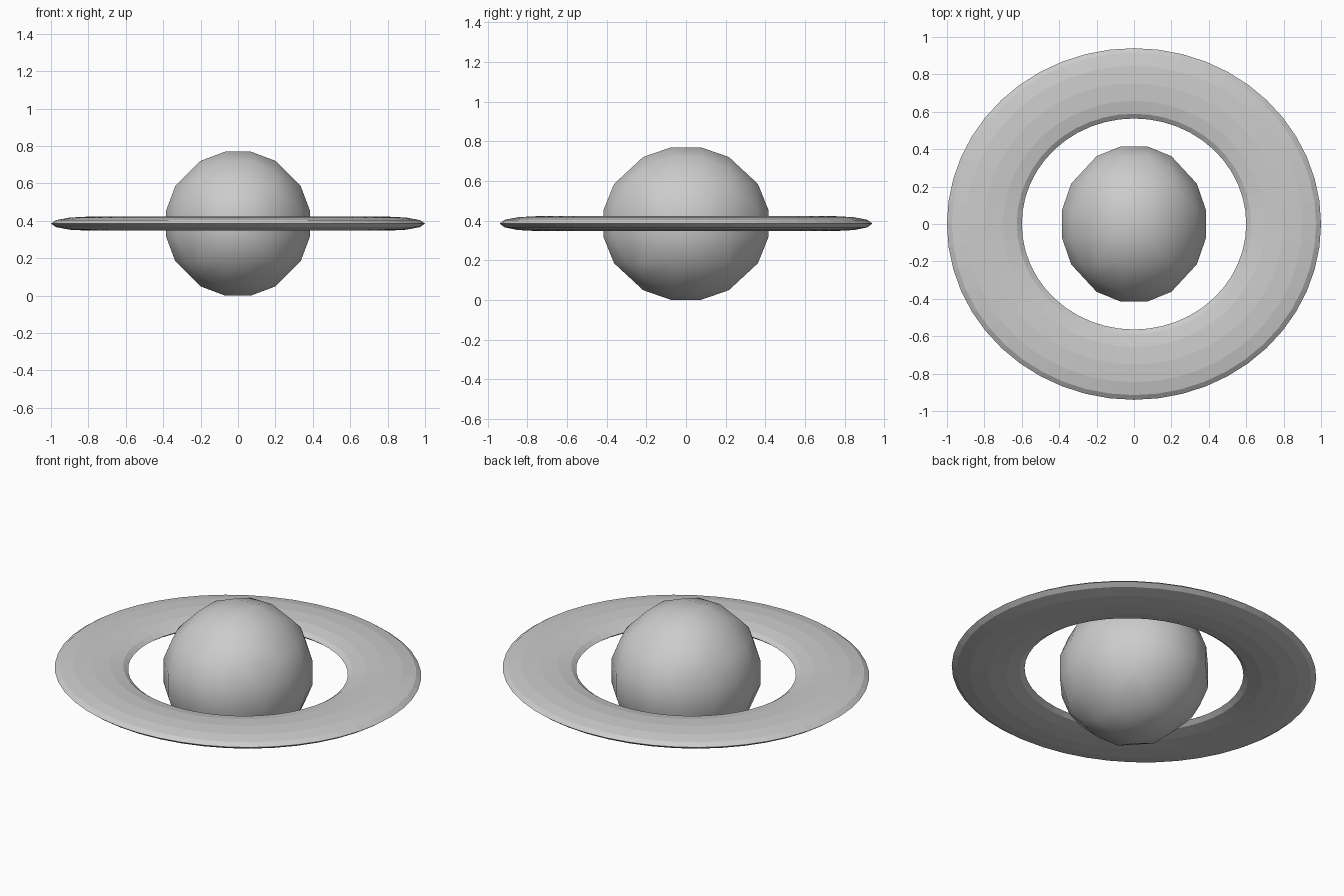
import bpy, bmesh
from math import cos, sin, pi
from mathutils import Vector

cube = bpy.data.objects.get("Cube")
if cube:
    bpy.data.objects.remove(cube, do_unlink=True)

grey = bpy.data.materials.new("plain grey")
grey.use_nodes = True
COLOUR = (0.6, 0.6, 0.6, 1)
grey.diffuse_color = COLOUR
grey.node_tree.nodes["Principled BSDF"].inputs["Base Color"].default_value = COLOUR

MID = 0.385


def add_object(name, bm):
    bmesh.ops.recalc_face_normals(bm, faces=bm.faces)
    mesh = bpy.data.meshes.new(name)
    bm.to_mesh(mesh)
    bm.free()
    mesh.materials.append(grey)
    obj = bpy.data.objects.new(name, mesh)
    bpy.context.collection.objects.link(obj)
    obj.location.z = MID
    return obj


# Planet: a four by four grid of points on each of six sides, wrapped in a hull
RADIUS = 0.397
steps = (-0.2, -0.07, 0.07, 0.2)
bm = bmesh.new()
for axis in range(3):
    for side in (-1, 1):
        for u in steps:
            for v in steps:
                p = Vector((0, 0, 0))
                p[axis] = side * (RADIUS ** 2 - u * u - v * v) ** 0.5
                p[(axis + 1) % 3] = u
                p[(axis + 2) % 3] = v
                bm.verts.new((p.x, p.y * 1.08, p.z))
bmesh.ops.convex_hull(bm, input=bm.verts)
bmesh.ops.join_triangles(bm, faces=bm.faces, angle_face_threshold=0.2,
                         angle_shape_threshold=1.0)
for f in bm.faces:
    f.smooth = True
add_object("planet", bm)

# Ring: a flattened twelve-sided tube swept round a slightly oval path
MAJOR, MINOR = 48, 12
bm = bmesh.new()
loops = []
for i in range(MAJOR):
    a = 2 * pi * i / MAJOR
    loop = []
    for j in range(MINOR):
        b = 2 * pi * j / MINOR
        r = 0.8 + 0.2 * cos(b)
        loop.append(bm.verts.new((r * cos(a), r * sin(a) * 0.94, 0.0375 * sin(b))))
    loops.append(loop)
for i in range(MAJOR):
    here, there = loops[i], loops[(i + 1) % MAJOR]
    for j in range(MINOR):
        k = (j + 1) % MINOR
        bm.faces.new((here[j], there[j], there[k], here[k]))
add_object("ring", bm)
